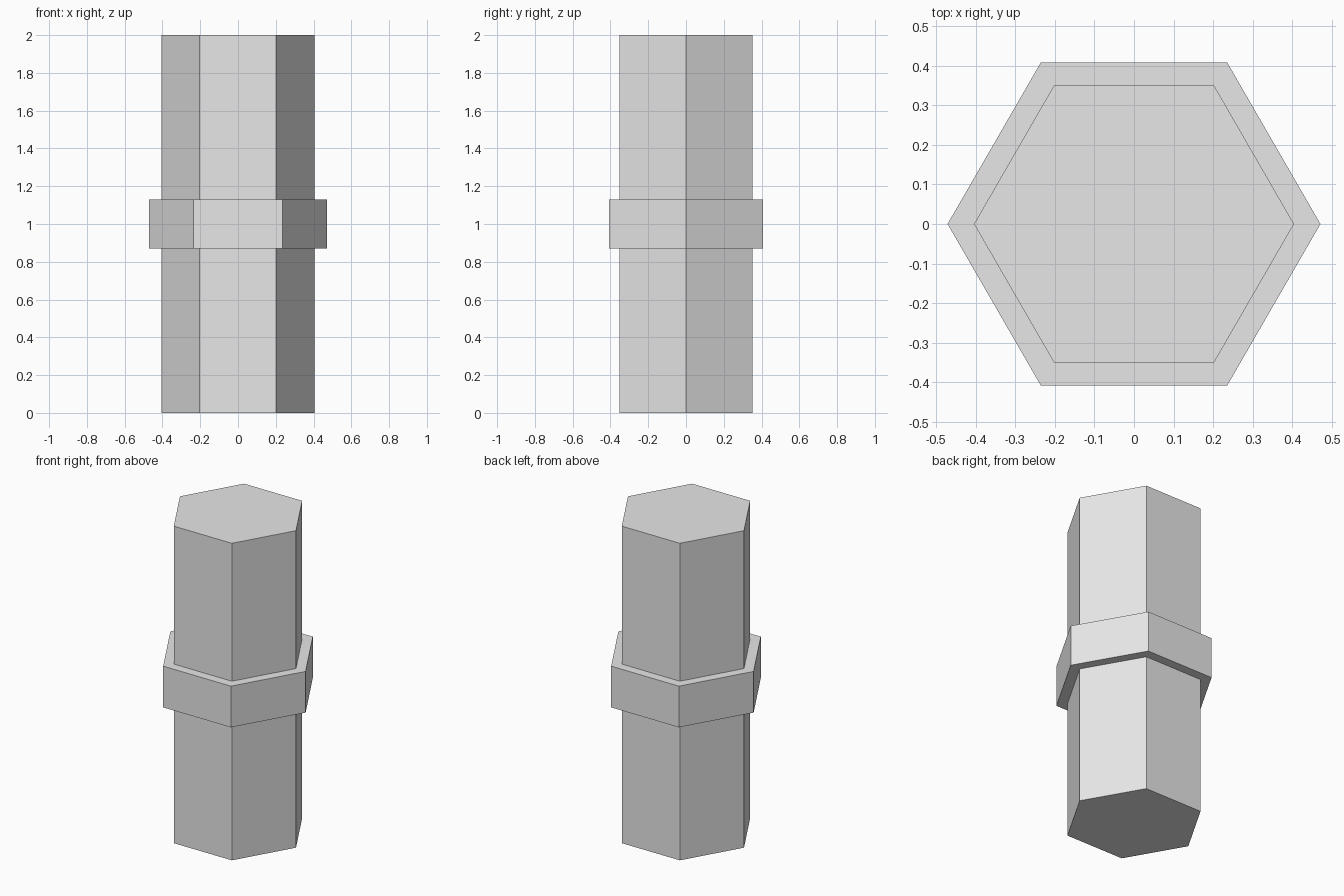
import bpy

# Remove the default cube
cube = bpy.data.objects.get("Cube")
if cube:
    bpy.data.objects.remove(cube, do_unlink=True)

# Single grey material
grey = bpy.data.materials.new("light_grey")
grey.use_nodes = True
colour = (0.8, 0.8, 0.8, 1)
grey.diffuse_color = colour
grey.node_tree.nodes["Principled BSDF"].inputs["Base Color"].default_value = colour


def hex_prism(name, radius, bottom, top):
    """Six-sided prism with corners on the x axis."""
    bpy.ops.mesh.primitive_cylinder_add(
        vertices=6, radius=radius, depth=top - bottom,
        location=(0, 0, (bottom + top) / 2))
    obj = bpy.context.object
    obj.name = name
    # Turn the mesh so that flat sides face front and back
    for v in obj.data.vertices:
        v.co.x, v.co.y = v.co.y, -v.co.x
    obj.data.materials.append(grey)
    return obj


# Tall hexagonal shaft with a wider collar around its middle
hex_prism("shaft", 0.405, 0, 2)
hex_prism("collar", 0.472, 0.87, 1.13)
